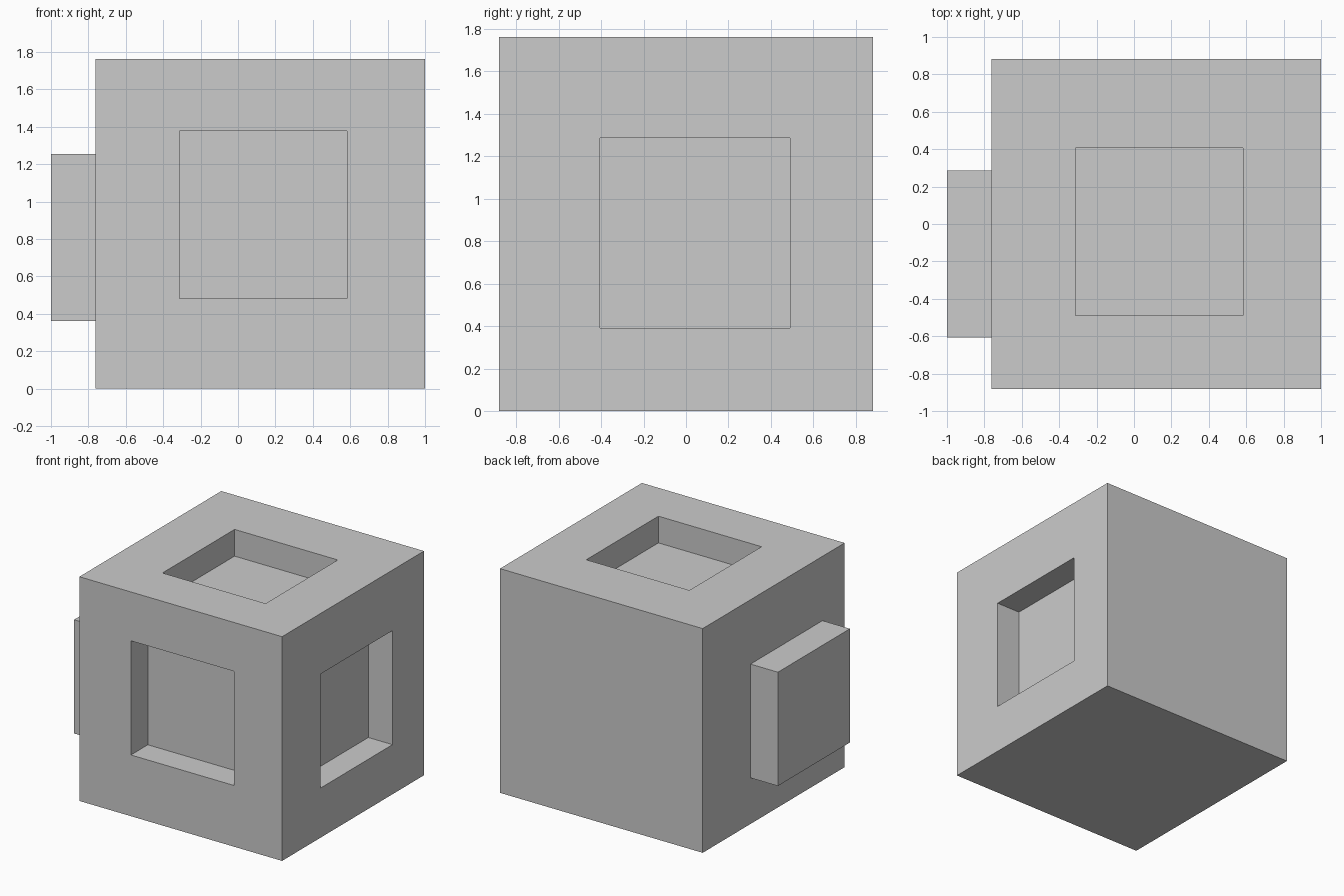
import bpy
from mathutils import Vector

if "Cube" in bpy.data.objects:
    bpy.data.objects.remove(bpy.data.objects["Cube"])


def box(name, lo, hi):
    lo, hi = Vector(lo), Vector(hi)
    bpy.ops.mesh.primitive_cube_add(size=1, location=(lo + hi) / 2)
    ob = bpy.context.object
    ob.name = name
    ob.scale = hi - lo
    bpy.ops.object.transform_apply(location=False, rotation=False, scale=True)
    return ob


def combine(target, tool, operation):
    mod = target.modifiers.new(tool.name, 'BOOLEAN')
    mod.operation = operation
    mod.solver = 'EXACT'
    mod.object = tool
    bpy.context.view_layer.objects.active = target
    bpy.ops.object.modifier_apply(modifier=mod.name)
    bpy.data.objects.remove(tool)


DEPTH = 0.21   # pocket depth
OVER = 0.1     # cutter overshoot

# Main block
block = box("connector_block", (-0.762, -0.881, 0), (1, 0.881, 1.762))

# Square pockets in the front, right and top faces
pockets = {
    "front_pocket": ((-0.314, -0.881 - OVER, 0.481), (0.583, -0.881 + DEPTH, 1.378)),
    "right_pocket": ((1 - DEPTH, -0.405, 0.39), (1 + OVER, 0.49, 1.286)),
    "top_pocket": ((-0.314, -0.49, 1.762 - DEPTH), (0.583, 0.406, 1.762 + OVER)),
}
for name, (lo, hi) in pockets.items():
    combine(block, box(name, lo, hi), 'DIFFERENCE')

# Square peg on the left face
combine(block, box("left_peg", (-1, -0.607, 0.362), (-0.7, 0.287, 1.256)), 'UNION')
